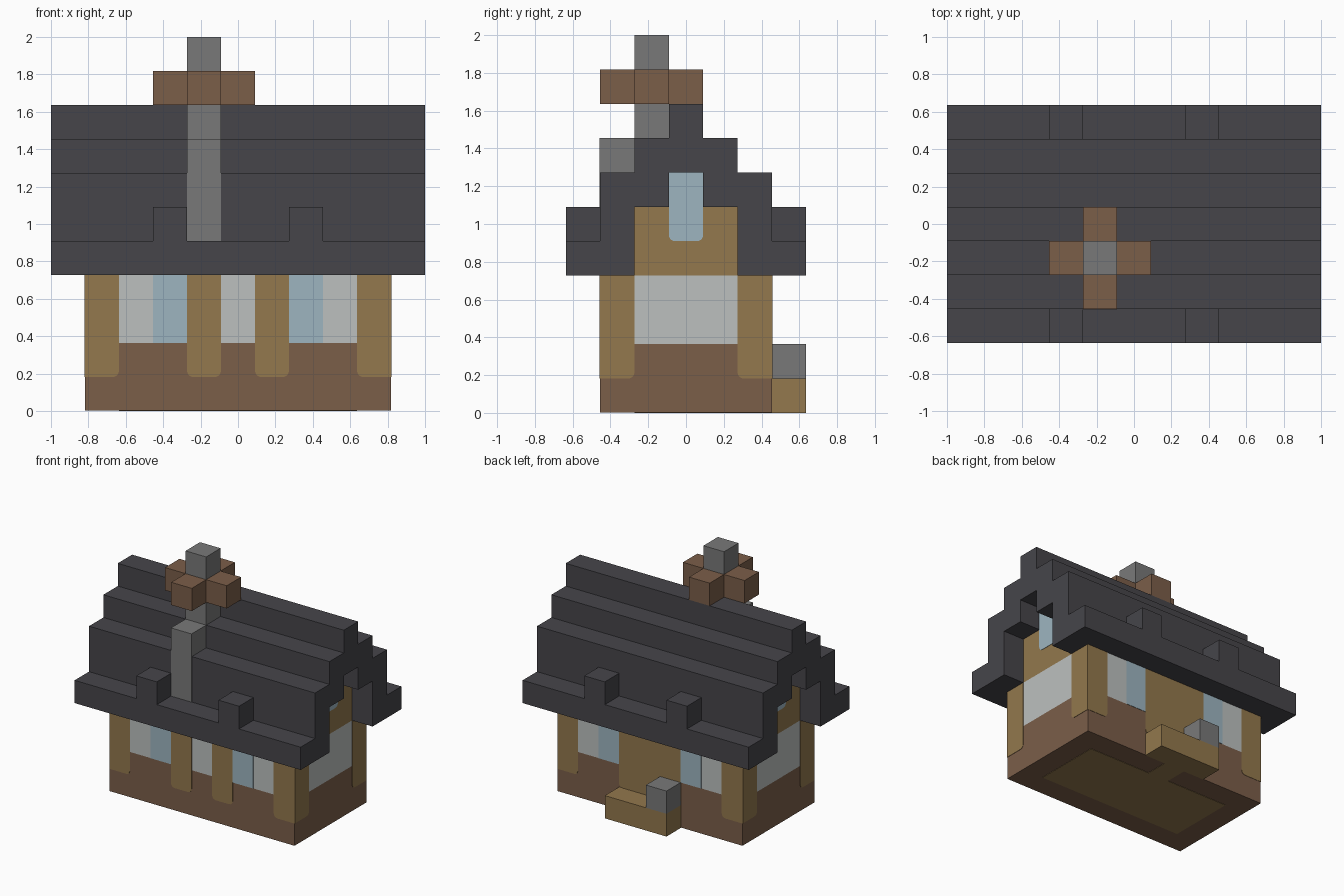
import bpy, bmesh, math
from mathutils import Vector

cube = bpy.data.objects.get("Cube")
if cube:
    bpy.data.objects.remove(cube)

U = 2 / 11      # size of one building block
T = 0.015       # thickness of surface plates, in blocks
R = 0.18        # corner rounding of plates, in blocks


def material(name, rgb):
    lin = [((c / 255 + 0.055) / 1.055) ** 2.4 for c in rgb] + [1]
    m = bpy.data.materials.new(name)
    m.use_nodes = True
    m.diffuse_color = lin
    bsdf = m.node_tree.nodes["Principled BSDF"]
    bsdf.inputs["Base Color"].default_value = lin
    bsdf.inputs["Roughness"].default_value = 0.9
    return m


BRICK = material("brown brick", (123, 94, 73))
TIMBER = material("golden timber", (147, 120, 77))
PLASTER = material("pale plaster", (188, 192, 191))
GLASS = material("blue glass", (157, 181, 192))
STONE = material("grey stone", (121, 121, 121))
SLATE = material("dark slate", (70, 69, 74))


def prism(name, outline, push, mat):
    """Extrude a flat outline (in blocks) along a vector."""
    bm = bmesh.new()
    face = bm.faces.new([bm.verts.new(Vector(p) * U) for p in outline])
    out = bmesh.ops.extrude_face_region(bm, geom=[face], use_keep_orig=True)
    moved = [v for v in out["geom"] if isinstance(v, bmesh.types.BMVert)]
    bmesh.ops.translate(bm, verts=moved, vec=Vector(push) * U)
    bmesh.ops.recalc_face_normals(bm, faces=bm.faces)
    mesh = bpy.data.meshes.new(name)
    bm.to_mesh(mesh)
    bm.free()
    mesh.materials.append(mat)
    obj = bpy.data.objects.new(name, mesh)
    bpy.context.collection.objects.link(obj)
    return obj


def box(name, x, y, z, mat):
    base = [(x[0], y[0], z[0]), (x[1], y[0], z[0]), (x[1], y[1], z[0]), (x[0], y[1], z[0])]
    return prism(name, base, (0, 0, z[1] - z[0]), mat)


def panel(name, wall, u, z, mat, round_low=True, round_high=True):
    """Thin wall plate; the lower corners can be rounded at either end."""
    pts = [(u[0], z[1])]
    for corner, rounded, start in ((u[0], round_low, math.pi), (u[1], round_high, 1.5 * math.pi)):
        if rounded:
            cx = corner + (R if corner == u[0] else -R)
            for i in range(5):
                a = start + i * math.pi / 8
                pts.append((cx + R * math.cos(a), z[0] + R + R * math.sin(a)))
        else:
            pts.append((corner, z[0]))
    pts.append((u[1], z[1]))
    side = -1 if wall in ("front", "right") else 1
    if wall in ("front", "back"):
        return prism(name, [(p, side * 2.5, h) for p, h in pts], (0, side * T, 0), mat)
    return prism(name, [(side * 4.5, p, h) for p, h in pts], (side * T, 0, 0), mat)


# Walls: brick base, plaster band, timber gable core and gable window heads
box("brick_base", (-4.5, 4.5), (-2.5, 2.5), (T, 2), BRICK)
box("plaster_walls", (-4.5, 4.5), (-2.5, 2.5), (2, 4), PLASTER)
box("gable_walls", (-4.5, 4.5), (-1.5, 1.5), (4, 6), TIMBER)
box("gable_window_heads", (-4.5, 4.5), (-0.5, 0.5), (6, 7), GLASS)

# Timber floor seen from underneath, with the doorway strip
box("floor", (-3.5, 3.5), (-1.5, 1.5), (0, T), TIMBER)
box("doorway_floor", (-0.5, 0.5), (1.5, 2.5), (0, T), TIMBER)

# Corner posts and long-wall windows
for wall in ("front", "back"):
    for s in (-1, 1):
        panel(f"{wall}_corner_post", wall, sorted((s * 3.5, s * 4.5)), (1, 4), TIMBER, s > 0, s < 0)
        panel(f"{wall}_window", wall, sorted((s * 1.5, s * 2.5)), (2, 4), GLASS, False, False)
for wall in ("left", "right"):
    for s in (-1, 1):
        panel(f"{wall}_corner_post", wall, sorted((s * 1.5, s * 2.5)), (1, 4), TIMBER, s > 0, s < 0)
    panel(f"{wall}_gable_window", wall, (-0.5, 0.5), (5, 7), GLASS)

# Front middle posts and back doorway panel
for s in (-1, 1):
    panel("front_middle_post", "front", sorted((s * 0.5, s * 1.5)), (1, 4), TIMBER)
panel("back_door", "back", (-1.5, 1.5), (1, 4), TIMBER)

# Doorstep with a stone block at one end
box("doorstep", (-1.5, 1.5), (2.5, 3.5), (0, 1), TIMBER)
box("doorstep_stone", (-1.5, -0.5), (2.5, 3.5), (1, 2), STONE)

# Stepped roof, hollow beneath the gable
outer = [(3.5, 4), (3.5, 5), (2.5, 5), (2.5, 7), (1.5, 7), (1.5, 8), (0.5, 8), (0.5, 9)]
inner = [(0.5, 7), (0.5, 6), (1.5, 6), (1.5, 4)]
half = inner + outer
profile = half + [(-y, z) for y, z in reversed(half)]
prism("roof", [(-5.5, y, z) for y, z in profile], (11, 0, 0), SLATE)

# Raised blocks on both eaves
for sx in (-1, 1):
    for sy in (-1, 1):
        box("eave_block", sorted((sx * 1.5, sx * 2.5)), sorted((sy * 2.5, sy * 3.5)), (5, 6), SLATE)

# Chimney: flue on the front slope, stack, and a cross-shaped collar
box("chimney_flue", (-1.5, -0.5), (-2.5 - T, -1.5), (5, 8), STONE)
box("chimney_stack", (-1.5, -0.5), (-1.5, -0.5), (8, 11), STONE)
for dx, dy in ((-1, 0), (1, 0), (0, -1), (0, 1)):
    box("chimney_collar_block", (dx - 1.5, dx - 0.5), (dy - 1.5, dy - 0.5), (9, 10), BRICK)
# Collar sides hide the stack, so its base colour shows only above and below
